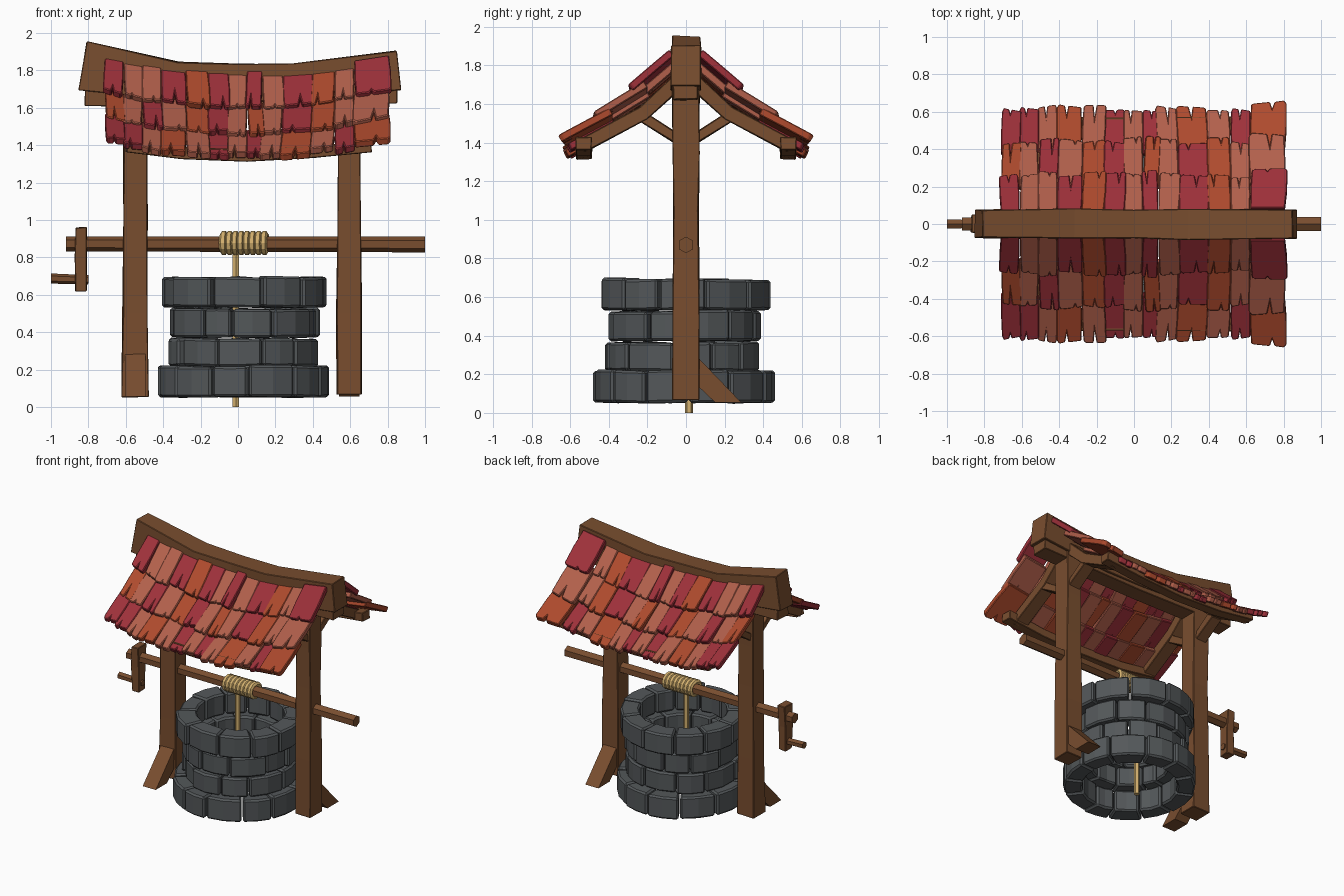
import bpy, bmesh, math, random
from mathutils import Vector, Matrix

random.seed(4)
cube = bpy.data.objects.get("Cube")
if cube:
    bpy.data.objects.remove(cube)


def material(name, rgb):
    m = bpy.data.materials.new(name)
    m.use_nodes = True
    m.diffuse_color = (*rgb, 1)
    m.node_tree.nodes["Principled BSDF"].inputs["Base Color"].default_value = (*rgb, 1)
    return m


WOOD = material("brown wood", (0.19, 0.075, 0.028))
STONE = material("grey stone", (0.088, 0.097, 0.102))
ROPE = material("straw rope", (0.66, 0.44, 0.16))
TILES = {"C": material("crimson tile", (0.34, 0.03, 0.042)),
         "O": material("orange tile", (0.42, 0.068, 0.026)),
         "S": material("salmon tile", (0.44, 0.115, 0.07))}


def finish(name, bm, mats, bevel=0.0, mirror=False):
    bmesh.ops.recalc_face_normals(bm, faces=bm.faces)
    me = bpy.data.meshes.new(name)
    bm.to_mesh(me)
    bm.free()
    for m in mats:
        me.materials.append(m)
    ob = bpy.data.objects.new(name, me)
    bpy.context.collection.objects.link(ob)
    if bevel:
        b = ob.modifiers.new("worn edges", 'BEVEL')
        b.width, b.segments, b.limit_method = bevel, 1, 'ANGLE'
    if mirror:
        mod = ob.modifiers.new("other side", 'MIRROR')
        mod.use_axis = (False, True, False)
    return ob


def extrude_outline(bm, pts, offset, index=0):
    """Solid slab from a flat outline pushed along offset."""
    low = [bm.verts.new(p) for p in pts]
    high = [bm.verts.new(Vector(p) + offset) for p in pts]
    faces = [bm.faces.new(low[::-1]), bm.faces.new(high)]
    for i in range(len(low)):
        j = (i + 1) % len(low)
        faces.append(bm.faces.new((low[i], low[j], high[j], high[i])))
    for f in faces:
        f.material_index = index


def beam(name, path, side, widths, heights, mirror=False, rough=0.004):
    """Hewn rectangular beam along a path, with a size at every point."""
    bm = bmesh.new()
    path = [Vector(p) for p in path]
    side = Vector(side)
    n = len(path)
    widths = widths if isinstance(widths, list) else [widths] * n
    heights = heights if isinstance(heights, list) else [heights] * n
    rings = []
    for i, p in enumerate(path):
        t = (path[min(i + 1, n - 1)] - path[max(i - 1, 0)]).normalized()
        up = side.cross(t).normalized()
        ring = []
        for a, b in ((-1, -1), (1, -1), (1, 1), (-1, 1)):
            v = p + side * a * widths[i] / 2 + up * b * heights[i] / 2
            ring.append(bm.verts.new(v + Vector([random.uniform(-rough, rough) for _ in range(3)])))
        rings.append(ring)
    for r, s in zip(rings, rings[1:]):
        for k in range(4):
            m = (k + 1) % 4
            bm.faces.new((r[k], r[m], s[m], s[k]))
    bm.faces.new(rings[0])
    bm.faces.new(rings[-1])
    return finish(name, bm, [WOOD], 0.004, mirror)


def rod(name, start, end, r1, r2, sides, mat):
    start, end = Vector(start), Vector(end)
    d = end - start
    bm = bmesh.new()
    turn = d.to_track_quat('Z', 'Y').to_matrix().to_4x4()
    bmesh.ops.create_cone(bm, cap_ends=True, segments=sides, radius1=r1, radius2=r2,
                          depth=d.length, matrix=Matrix.Translation((start + end) / 2) @ turn)
    return finish(name, bm, [mat])


def sag(x):
    return (0.15 if x < 0 else 0.1) * x * x


# Stone rings of the well shaft
def stone_ring(name, z0, z1, outer, count, phase):
    bm = bmesh.new()
    inner = outer - 0.135
    cuts = [(i + random.uniform(-0.17, 0.17) + phase) * math.tau / count for i in range(count)]
    cuts.append(cuts[0] + math.tau)
    for a, b in zip(cuts, cuts[1:]):
        gap = 0.012
        r = outer + random.uniform(-0.015, 0.012)
        angles = [a + gap, (a + b) / 2, b - gap]
        pts = [(0.03 + q * math.cos(t), -0.01 + q * math.sin(t), z0 + random.uniform(0, 0.006))
               for q, ts in ((r, angles), (inner, angles[::-1])) for t in ts]
        extrude_outline(bm, pts, Vector((0, 0, z1 - z0 - random.uniform(0.004, 0.016))))
    finish(name, bm, [STONE], 0.012)


stone_ring("base_stones", 0.05, 0.225, 0.465, 12, 0.2)
stone_ring("lower_stones", 0.215, 0.375, 0.40, 11, 0.6)
stone_ring("middle_stones", 0.37, 0.535, 0.40, 11, 0.1)
stone_ring("rim_stones", 0.53, 0.70, 0.44, 11, 0.5)

# Posts, each with one foot brace on opposite sides
for name, x, z, wide, way in (("right_post", -0.55, 0.05, 0.15, -1), ("left_post", 0.595, 0.062, 0.135, 1)):
    beam(name, [(x, 0, z), (x, 0, 0.5), (x, 0, 1.05), (x, 0, 1.35), (x, 0, 1.68)], (1, 0, 0),
         [wide, 0.135, 0.128, 0.125, 0.125], [0.14, 0.135, 0.13, 0.135, 0.14])
    bm = bmesh.new()
    outline = [(x - 0.055, way * y, h) for y, h in ((0.05, 0.30), (0.285, 0.055), (0.15, 0.055), (0.05, 0.15))]
    extrude_outline(bm, outline, Vector((0.11, 0, 0)))
    finish(name + "_foot_brace", bm, [WOOD])

    # Roof frame above each post
    s = sag(x)
    beam(name + "_rafters", [(x, 0.03, 1.69 + s), (x, 0.22, 1.52 + s), (x, 0.54, 1.345 + s)],
         (1, 0, 0), 0.10, 0.075, True)
    beam(name + "_roof_braces", [(x, 0.04, 1.415), (x, 0.22, 1.53)], (1, 0, 0), 0.09, 0.05, True)

# Sagging ridge, the beam under it and the eave beams
beam("ridge_beam", [(-0.83, 0, 1.825), (-0.33, 0, 1.745), (0, 0, 1.735), (0.3, 0, 1.735), (0.86, 0, 1.80)],
     (0, 1, 0), [0.15, 0.16, 0.15, 0.165, 0.155], [0.26, 0.2, 0.2, 0.2, 0.21])
beam("under_ridge_beam", [(-0.82, 0, 1.655), (0, 0, 1.65), (0.85, 0, 1.67)], (0, 1, 0), 0.13, 0.09)
beam("eave_beams", [(x, 0.53, 1.345 + sag(x)) for x in (-0.59, -0.3, 0.05, 0.4, 0.71)],
     (0, 1, 0), 0.085, 0.065, True)

# Three overlapping tile courses, mirrored to the other slope
EDGES = [-0.71, -0.61, -0.51, -0.41, -0.28, -0.16, -0.05, 0.05, 0.13, 0.24, 0.40, 0.52, 0.62, 0.81]
COURSES = (("top_tiles", (0.065, 1.79), (0.265, 1.62), "CSSCOCSCSCOSC"),
           ("middle_tiles", (0.20, 1.625), (0.445, 1.475), "OSCSOCSOSCOSS"),
           ("eave_tiles", (0.38, 1.485), (0.615, 1.36), "CCSOSCSCSOSCO"))
for name, (y0, z0), (y1, z1), colours in COURSES:
    bm = bmesh.new()
    keys = list(TILES)
    down = Vector((0, y1 - y0, z1 - z0))
    normal = Vector((0, z0 - z1, y1 - y0)).normalized()
    for i, c in enumerate(colours):
        x0, x1 = EDGES[i] - 0.004, EDGES[i + 1] + 0.002
        last = i == len(colours) - 1
        lift = (0.035 if last else random.uniform(-0.01, 0.012))
        reach = random.uniform(0.95, 1.1)
        lean = random.uniform(-0.015, 0.015)
        notch = random.uniform(0.3, 0.7)
        tilt = random.uniform(-0.04, 0.04)
        shape = [(0.03, 0), (0.97, 0), (1, 0.5), (0.98, reach - 0.04), (0.9, reach + tilt),
                 (notch + 0.06, reach), (notch, reach - random.uniform(0.05, 0.28)),
                 (notch - 0.07, reach), (0.1, reach - tilt), (0.01, reach - 0.05), (0, 0.5)]
        pts = []
        for u, v in shape:
            x = x0 + (x1 - x0) * u + lean * v
            pts.append(Vector((x, y0, z0 + sag((x0 + x1) / 2) + (u - 0.5) * 0.25 * (x1 - x0) * x0)) + down * v
                       + normal * (lift - 0.04))
        extrude_outline(bm, pts, normal * 0.04, keys.index(c))
    finish(name, bm, list(TILES.values()), 0.007, True)

# Windlass with its crank
rod("windlass_axle", (-0.92, 0, 0.872), (1.0, 0, 0.87), 0.04, 0.043, 6, WOOD)
beam("crank_arm", [(-0.84, 0, 0.62), (-0.84, 0, 0.8), (-0.84, 0, 0.96)], (1, 0, 0), 0.06, [0.08, 0.085, 0.1])
rod("crank_handle", (-1.0, 0, 0.687), (-0.80, 0, 0.68), 0.027, 0.025, 6, WOOD)

# Rope wound on the axle and hanging into the shaft
bm = bmesh.new()
for k in range(8):
    ring = []
    for a in range(12):
        t = a * math.tau / 12
        ring.append([bm.verts.new((-0.075 + k * 0.031 + 0.02 * math.cos(p) + 0.008 * math.cos(t),
                                   (0.048 + 0.018 * math.sin(p)) * math.cos(t),
                                   0.877 + (0.048 + 0.018 * math.sin(p)) * math.sin(t)))
                     for p in [b * math.tau / 6 for b in range(6)]])
    for a in range(12):
        r, s = ring[a], ring[(a + 1) % 12]
        for b in range(6):
            c = (b + 1) % 6
            bm.faces.new((r[b], r[c], s[c], s[b]))
finish("rope_coil", bm, [ROPE])
rod("hanging_rope", (-0.012, 0.015, 0), (-0.012, 0.015, 0.85), 0.02, 0.02, 6, ROPE)
